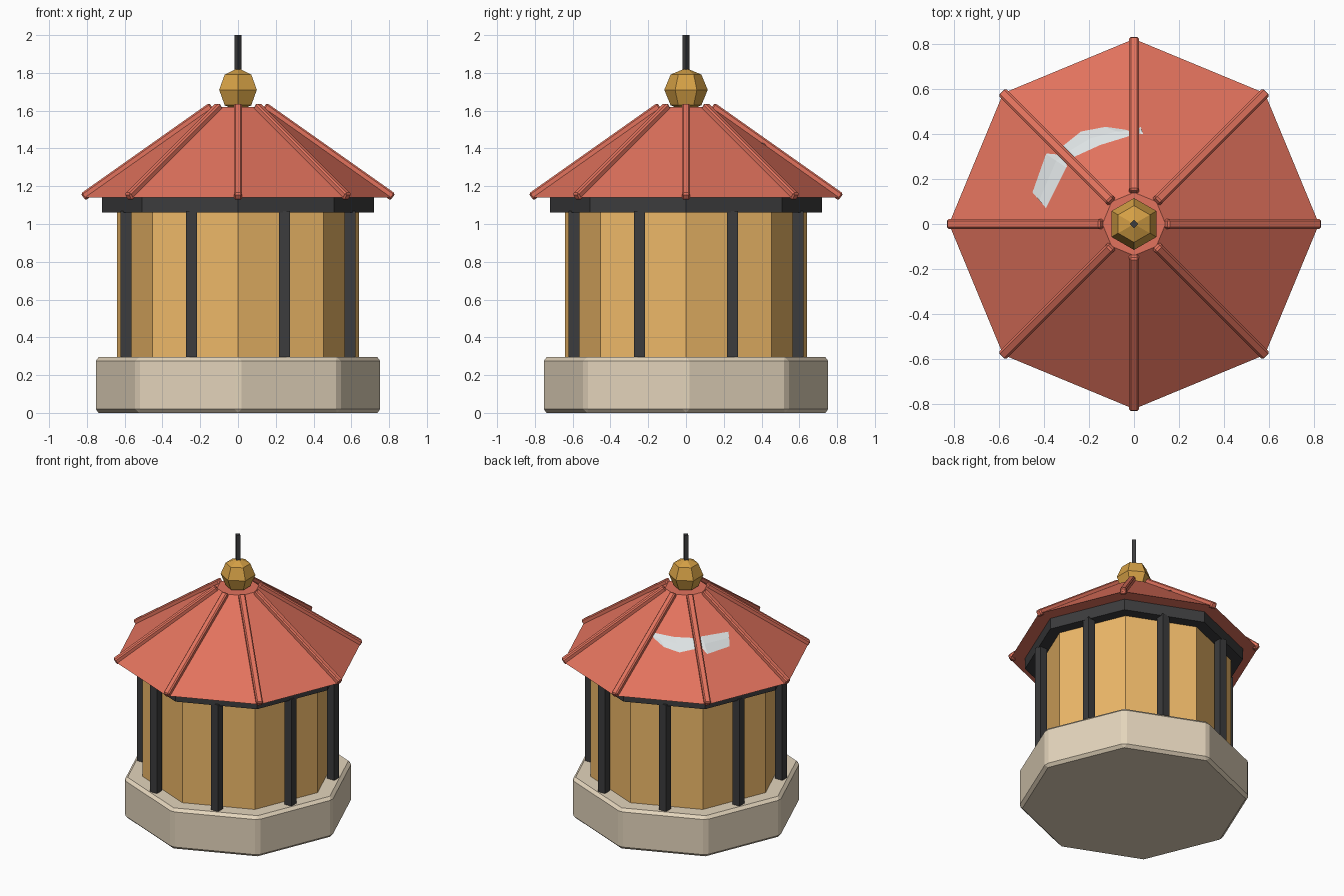
import bpy, bmesh, math
from math import sin, cos, radians, pi
from mathutils import Vector

if "Cube" in bpy.data.objects:
    bpy.data.objects.remove(bpy.data.objects["Cube"])


def material(name, rgb):
    m = bpy.data.materials.new(name)
    m.diffuse_color = (*rgb, 1)
    m.use_nodes = True
    m.node_tree.nodes["Principled BSDF"].inputs["Base Color"].default_value = m.diffuse_color
    return m


STONE = material("stone", (0.77, 0.66, 0.50))
PANEL = material("warm_panel", (0.85, 0.48, 0.14))
DARK = material("dark_frame", (0.045, 0.045, 0.047))
RED = material("red_roof", (0.76, 0.17, 0.11))
GOLD = material("gold", (0.66, 0.35, 0.06))
PALE = material("pale_grey", (0.72, 0.76, 0.77))


def finish(name, bm, mat, bevel=0):
    bmesh.ops.recalc_face_normals(bm, faces=bm.faces)
    me = bpy.data.meshes.new(name)
    bm.to_mesh(me)
    bm.free()
    me.materials.append(mat)
    ob = bpy.data.objects.new(name, me)
    bpy.context.collection.objects.link(ob)
    if bevel:
        mod = ob.modifiers.new("bevel", "BEVEL")
        mod.width = bevel
        mod.segments = 1
        mod.limit_method = "ANGLE"
    return ob


def lathe(name, profile, sides, mat, start=0, bevel=0):
    """Faceted solid of revolution from (radius, z) rings, capped at both ends."""
    bm = bmesh.new()
    rings = []
    for r, z in profile:
        rings.append([bm.verts.new((r * cos(start + 2 * pi * i / sides),
                                    r * sin(start + 2 * pi * i / sides), z))
                      for i in range(sides)])
    for a, b in zip(rings, rings[1:]):
        for i in range(sides):
            j = (i + 1) % sides
            bm.faces.new((a[i], a[j], b[j], b[i]))
    bm.faces.new(rings[0])
    bm.faces.new(rings[-1])
    bmesh.ops.remove_doubles(bm, verts=bm.verts, dist=1e-5)
    return finish(name, bm, mat, bevel)


def box(name, centre, size, mat, bevel=0):
    bm = bmesh.new()
    bmesh.ops.create_cube(bm, size=1)
    bmesh.ops.scale(bm, vec=size, verts=bm.verts)
    ob = finish(name, bm, mat, bevel)
    ob.location = centre
    return ob


# Roof corner line, shared by roof and ribs
R0, Z0, R1, Z1 = 0.82, 1.14, 0.14, 1.62

# Stone base, panelled body, eaves ring and roof
lathe("base", [(0.76, 0), (0.76, 0.295)], 8, STONE, bevel=0.02)
lathe("body", [(0.64, 0.28), (0.64, 1.08)], 8, PANEL)
lathe("eaves_ring", [(0.72, 1.06), (0.72, 1.142)], 8, DARK)
lathe("roof", [(R0, Z0), (R1, Z1)], 8, RED)

# Posts at the middle of each body side, square to the world axes
for i in range(8):
    a = radians(22.5 + 45 * i)
    box(f"post_{i + 1}", (0.642 * cos(a), 0.642 * sin(a), 0.68),
        (0.057, 0.057, 0.78), DARK)

# Ribs along the roof corners
length = math.hypot(R0 - R1, Z1 - Z0)
slope = math.atan2(Z1 - Z0, R0 - R1)
for i in range(8):
    a = radians(45 * i)
    rm = (R0 + R1) / 2
    rib = box(f"roof_rib_{i + 1}", (rm * cos(a), rm * sin(a), (Z0 + Z1) / 2 + 0.003),
              (length, 0.044, 0.044), RED, bevel=0.008)
    rib.rotation_euler = (0, slope, a)

# Faceted finial ball and spike
ball = [(0.115 * sin(pi * k / 4), 1.71 - 0.115 * cos(pi * k / 4)) for k in range(5)]
lathe("finial_ball", [(max(r, 0.001), z) for r, z in ball], 6, GOLD, start=pi / 2)
lathe("finial_spike", [(0.019, 1.78), (0.019, 2.0)], 4, DARK)


# Pale sliver of the inner shell showing through the roof
def roof_z(x, y):
    m = max(x * cos(radians(22.5 + 45 * k)) + y * sin(radians(22.5 + 45 * k))
            for k in range(8))
    return Z0 + (R0 - m / cos(pi / 8)) * (Z1 - Z0) / (R0 - R1)


stations = [((-0.39, 0.07), (-0.45, 0.14)), ((-0.30, 0.25), (-0.39, 0.31)),
            ((-0.26, 0.30), (-0.31, 0.35)), ((-0.15, 0.35), (-0.235, 0.41)),
            ((-0.02, 0.39), (-0.13, 0.43)), ((0.04, 0.40), (0.03, 0.43))]
bm = bmesh.new()
rows = []
for p, q in stations:
    p, q = Vector(p), Vector(q)
    row = []
    for t, lift in ((0, 0.001), (0.5, 0.010), (1, 0.001)):
        v = p.lerp(q, t)
        row.append(bm.verts.new((v.x, v.y, roof_z(v.x, v.y) + lift)))
    rows.append(row)
for a, b in zip(rows, rows[1:]):
    for k in range(2):
        bm.faces.new((a[k], b[k], b[k + 1], a[k + 1]))
finish("inner_shell_sliver", bm, PALE)
